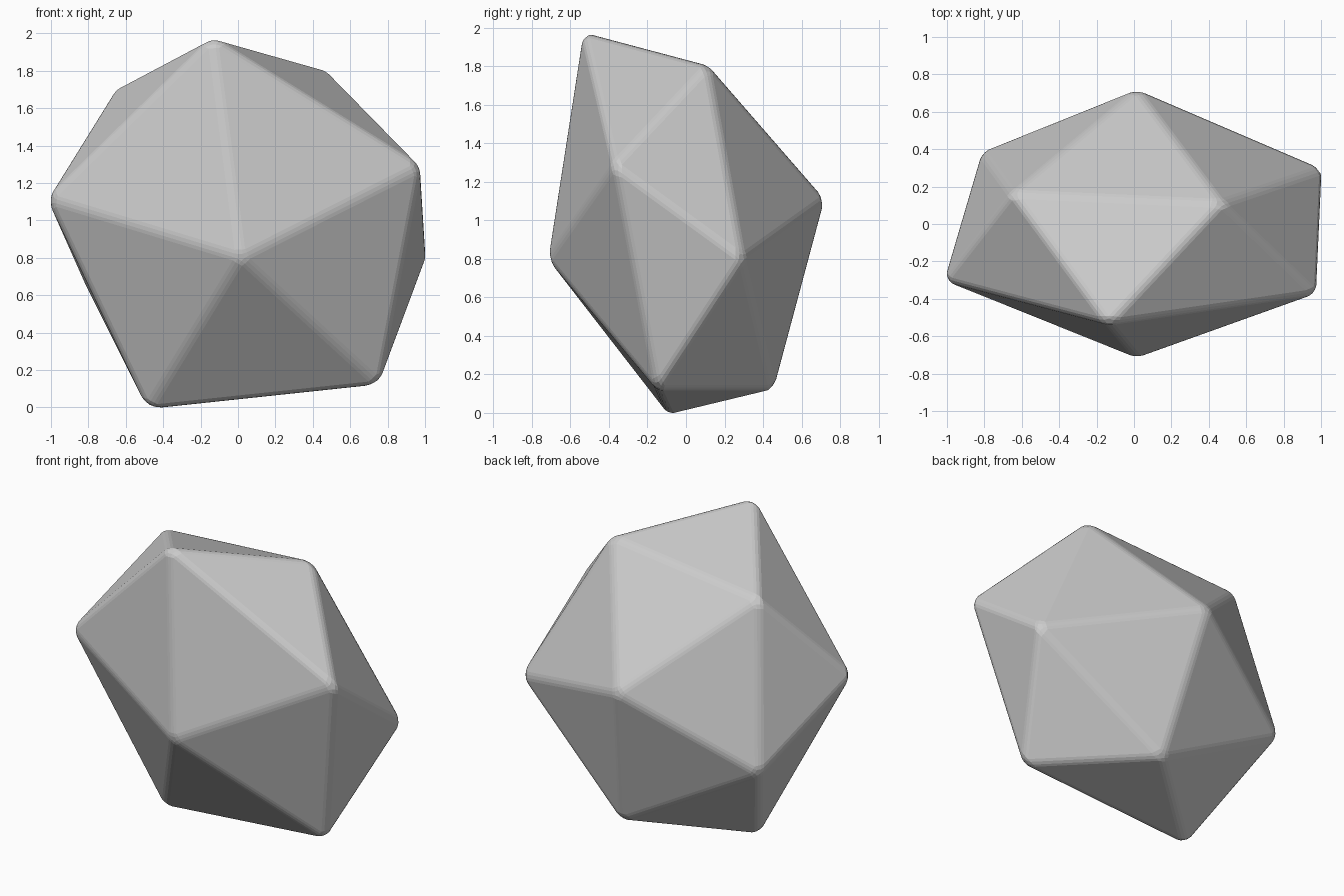
import bpy
import bmesh
from mathutils import Vector

cube = bpy.data.objects.get("Cube")
if cube:
    bpy.data.objects.remove(cube, do_unlink=True)

# Stone colour
stone = bpy.data.materials.new("light_grey_stone")
stone.use_nodes = True
grey = (0.6, 0.6, 0.6, 1.0)
stone.diffuse_color = grey
stone.node_tree.nodes["Principled BSDF"].inputs["Base Color"].default_value = grey

# Twelve corners of an uneven, flattened twenty-sided rock
corners = [
    (-0.13, -0.53, 1.96), (0.47, 0.11, 1.79), (-0.64, 0.16, 1.69),
    (0.97, -0.37, 1.28), (-1.0, -0.30, 1.11), (0.02, -0.71, 0.80),
    (1.0, 0.29, 0.80), (0.02, 0.71, 1.10), (-0.80, 0.38, 0.66),
    (-0.47, -0.09, 0.0), (0.75, -0.15, 0.13), (0.16, 0.45, 0.13),
]
centre = Vector((0, 0, 0.98))
grow = 1.015  # allows for the corners lost to the bevel

bm = bmesh.new()
for corner in corners:
    bm.verts.new(centre + (Vector(corner) - centre) * grow)
bmesh.ops.convex_hull(bm, input=bm.verts[:])
bmesh.ops.recalc_face_normals(bm, faces=bm.faces[:])

# Rounded edges
bmesh.ops.bevel(bm, geom=bm.edges[:], offset=0.03, offset_type='OFFSET',
                segments=3, profile=0.5, affect='EDGES', clamp_overlap=True)

# Rest the rock on the ground, centred
def middle(axis):
    values = [v.co[axis] for v in bm.verts]
    return (min(values) + max(values)) / 2

low = min(v.co.z for v in bm.verts)
bmesh.ops.translate(bm, verts=bm.verts[:], vec=(-middle(0), -middle(1), -low))

mesh = bpy.data.meshes.new("rock")
bm.to_mesh(mesh)
bm.free()
mesh.materials.append(stone)
rock = bpy.data.objects.new("rock", mesh)
bpy.context.collection.objects.link(rock)
